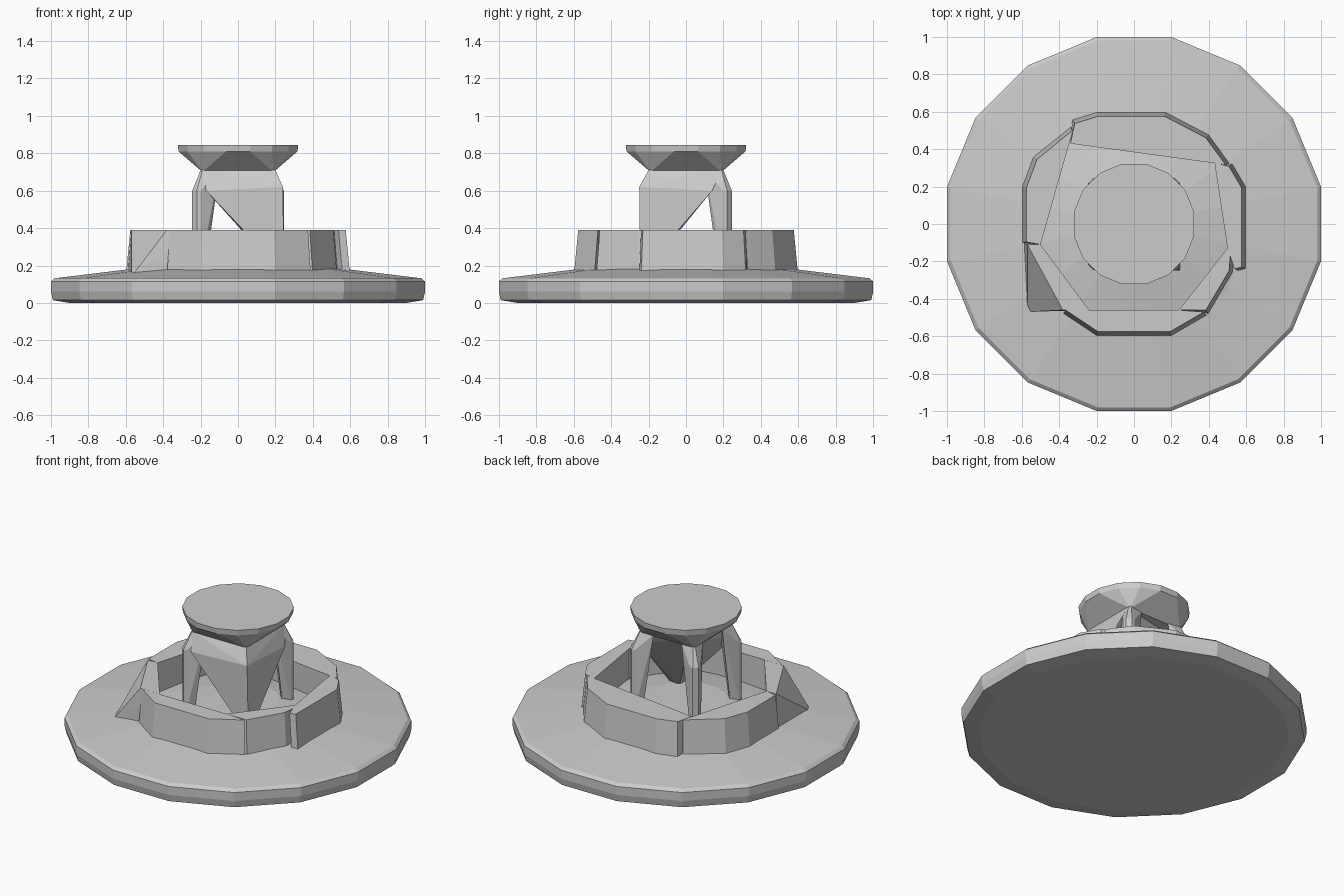
import bpy, bmesh
from math import pi, cos, sin

if "Cube" in bpy.data.objects:
    bpy.data.objects.remove(bpy.data.objects["Cube"])


def finish(name, bm):
    bmesh.ops.recalc_face_normals(bm, faces=bm.faces[:])
    mesh = bpy.data.meshes.new(name)
    bm.to_mesh(mesh)
    bm.free()
    obj = bpy.data.objects.new(name, mesh)
    bpy.context.collection.objects.link(obj)
    return obj


def hull(name, points):
    bm = bmesh.new()
    verts = [bm.verts.new(p) for p in points]
    res = bmesh.ops.convex_hull(bm, input=verts)
    junk = {g for g in res["geom_interior"] + res["geom_unused"]
            if isinstance(g, bmesh.types.BMVert)}
    bmesh.ops.delete(bm, geom=list(junk), context='VERTS')
    bmesh.ops.dissolve_limit(bm, angle_limit=0.02, verts=bm.verts[:], edges=bm.edges[:])
    return finish(name, bm)


def ring(radius, z, n=16):
    # flats face the axes, so radius is measured to the flat
    r = radius / cos(pi / n)
    return [(r * cos((i + .5) * 2 * pi / n), r * sin((i + .5) * 2 * pi / n), z)
            for i in range(n)]


def lathe(name, profile):
    bm = bmesh.new()
    rings = [[bm.verts.new(p) for p in ring(r, z)] for r, z in profile]
    for a, b in zip(rings, rings[1:]):
        for i in range(len(a)):
            j = (i + 1) % len(a)
            bm.faces.new((a[i], a[j], b[j], b[i]))
    bm.faces.new(rings[0])
    bm.faces.new(rings[-1])
    return finish(name, bm)


# Wide base disc with a gently rising top
lathe("base_disc", [(.90, 0), (.99, .015), (1, .06), (1, .115), (.98, .132),
                    (.60, .178), (.24, .245)])

# Pool wall: chunky blocks, straight inside, slightly battered outside
walls = {
    "wall_back": ([(-.33, .56), (-.2, .6), (.17, .6), (.4, .48), (.51, .33)],
                  [(.43, .33), (-.34, .43)]),
    "wall_right": ([(.53, .32), (.6, .2), (.6, -.24), (.56, -.25)],
                   [(.5, -.13), (.43, .33)]),
    "wall_front_right": ([(.54, -.11), (.53, -.26), (.4, -.48)],
                         [(.24, -.46), (.5, -.13)]),
    "wall_front": ([(.39, -.49), (.2, -.6), (-.2, -.6), (-.38, -.48)],
                   [(-.24, -.46), (.24, -.46)]),
    "wall_left": ([(-.6, -.1), (-.6, .2), (-.54, .36), (-.34, .52)],
                  [(-.33, .5), (-.5, -.11)]),
}
for name, (outer, inner) in walls.items():
    pts = [(x, y, .14) for x, y in outer + inner]
    pts += [(x * .96, y * .96, .39) for x, y in outer]
    pts += [(x, y, .39) for x, y in inner]
    hull(name, pts)

# Front left wall block with a spreading foot
foot = [(-.24, -.46), (-.36, -.46), (-.57, -.47), (-.59, -.1), (-.5, -.11)]
crest = [(-.24, -.46), (-.38, -.46), (-.57, -.11), (-.5, -.11)]
hull("wall_front_left", [(x, y, .14) for x, y in foot] + [(x, y, .39) for x, y in crest])

# Slim corner legs, wider inward at the top
for name, sx, sy in (("leg_front_left", -1, -1), ("leg_back_left", -1, 1),
                     ("leg_back_right", 1, 1)):
    low = [(.17, .2), (.2, .17), (.245, .2), (.245, .22), (.22, .245), (.2, .245)]
    top = [(.1, .19), (.19, .1), (.2, .19), (.19, .2)]
    pts = [(x, y, z) for x, y in low for z in (.2, .6 if x + y > .4 else .4)]
    pts += [(x, y, .71) for x, y in top]
    hull(name, [(x * sx, y * sy, z) for x, y, z in pts])

# Front right leg flares into a webbed bracket under the bowl
pts = [(.19, -.245, .22), (.245, -.245, .22), (.245, -.19, .22), (.17, -.17, .22),
       (.24, -.25, .62), (-.17, -.24, .6), (.24, .14, .6)]
pts += [(x, y, .71) for x, y in ((-.19, -.2), (.2, -.2), (.2, .19), (-.12, .12))]
hull("leg_front_right", pts)

# Top bowl: round rim faceting down to a square foot
pts = ring(.322, .845) + ring(.318, .81)
pts += [(x, y, .7) for x in (-.19, .19) for y in (-.19, .19)]
hull("top_bowl", pts)
